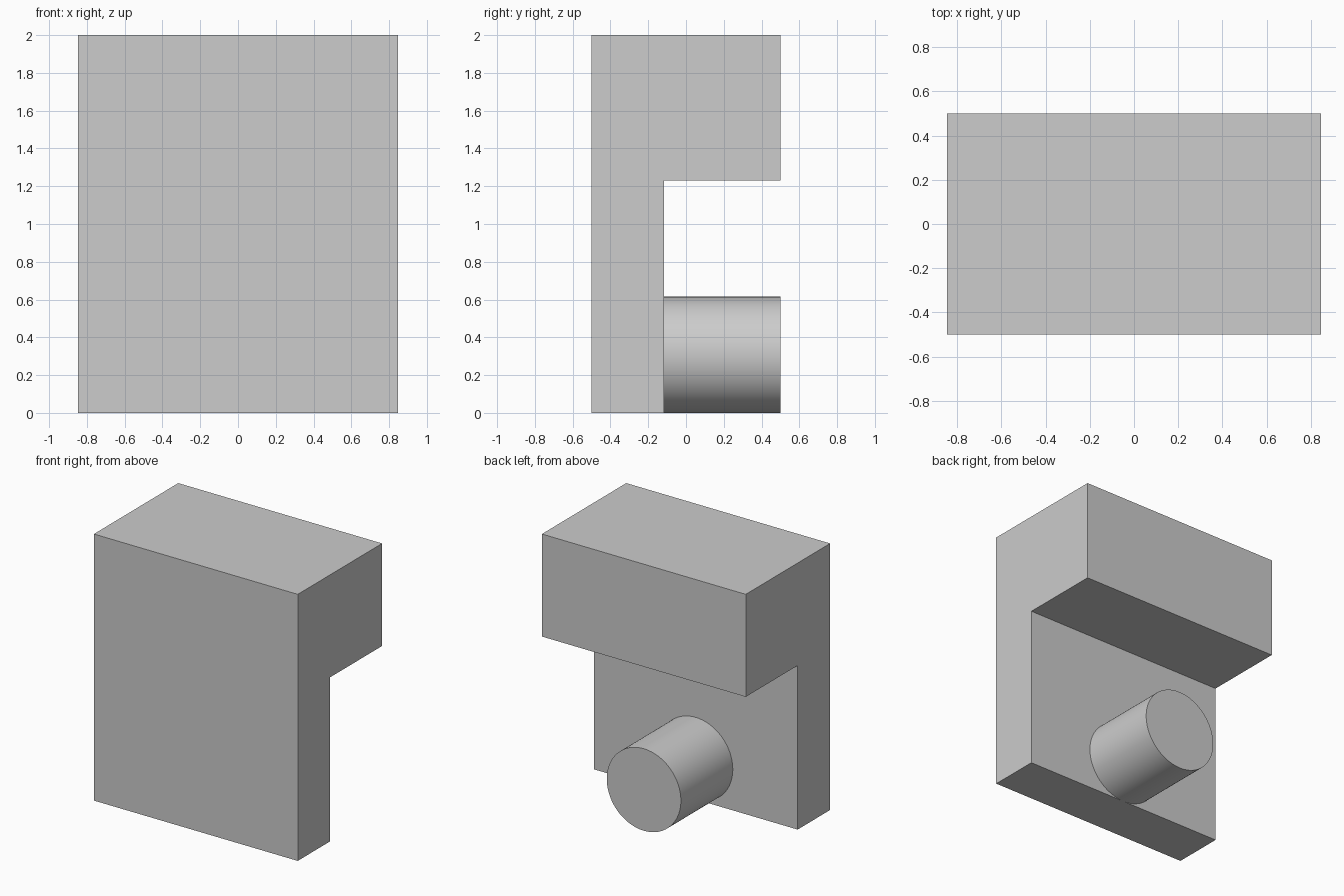
import bpy
import bmesh
from math import radians
from mathutils import Matrix, Vector

cube = bpy.data.objects.get("Cube")
if cube:
    bpy.data.objects.remove(cube, do_unlink=True)

U = 1 / 13                     # design module
HALF_W, HALF_D = 11 * U, 6.5 * U
HEIGHT, LEDGE_Z = 26 * U, 16 * U
WALL_BACK = -1.5 * U
PEG_R = 4 * U

grey = bpy.data.materials.new("light_grey")
grey.use_nodes = True
colour = (0.604, 0.604, 0.604, 1)
grey.diffuse_color = colour
grey.node_tree.nodes["Principled BSDF"].inputs["Base Color"].default_value = colour


def add_object(name, bm):
    bmesh.ops.recalc_face_normals(bm, faces=bm.faces)
    mesh = bpy.data.meshes.new(name)
    bm.to_mesh(mesh)
    bm.free()
    mesh.materials.append(grey)
    obj = bpy.data.objects.new(name, mesh)
    bpy.context.collection.objects.link(obj)
    return obj


# Bracket: side profile swept across the width
profile = [(-HALF_D, 0), (WALL_BACK, 0), (WALL_BACK, LEDGE_Z),
           (HALF_D, LEDGE_Z), (HALF_D, HEIGHT), (-HALF_D, HEIGHT)]
bm = bmesh.new()
side = bm.faces.new([bm.verts.new((-HALF_W, y, z)) for y, z in profile])
swept = bmesh.ops.extrude_face_region(bm, geom=[side], use_keep_orig=True)
bmesh.ops.translate(bm, vec=Vector((2 * HALF_W, 0, 0)),
                    verts=[v for v in swept["geom"] if isinstance(v, bmesh.types.BMVert)])
add_object("bracket", bm)

# Round peg standing out from the back of the wall
bm = bmesh.new()
placement = (Matrix.Translation((0, (WALL_BACK + HALF_D) / 2, PEG_R))
             @ Matrix.Rotation(radians(90), 4, "X"))
bmesh.ops.create_cone(bm, cap_ends=True, segments=96, radius1=PEG_R, radius2=PEG_R,
                      depth=HALF_D - WALL_BACK, matrix=placement)
peg = add_object("peg", bm)
bpy.ops.object.select_all(action="DESELECT")
peg.select_set(True)
bpy.context.view_layer.objects.active = peg
bpy.ops.object.shade_smooth_by_angle(angle=radians(30))
